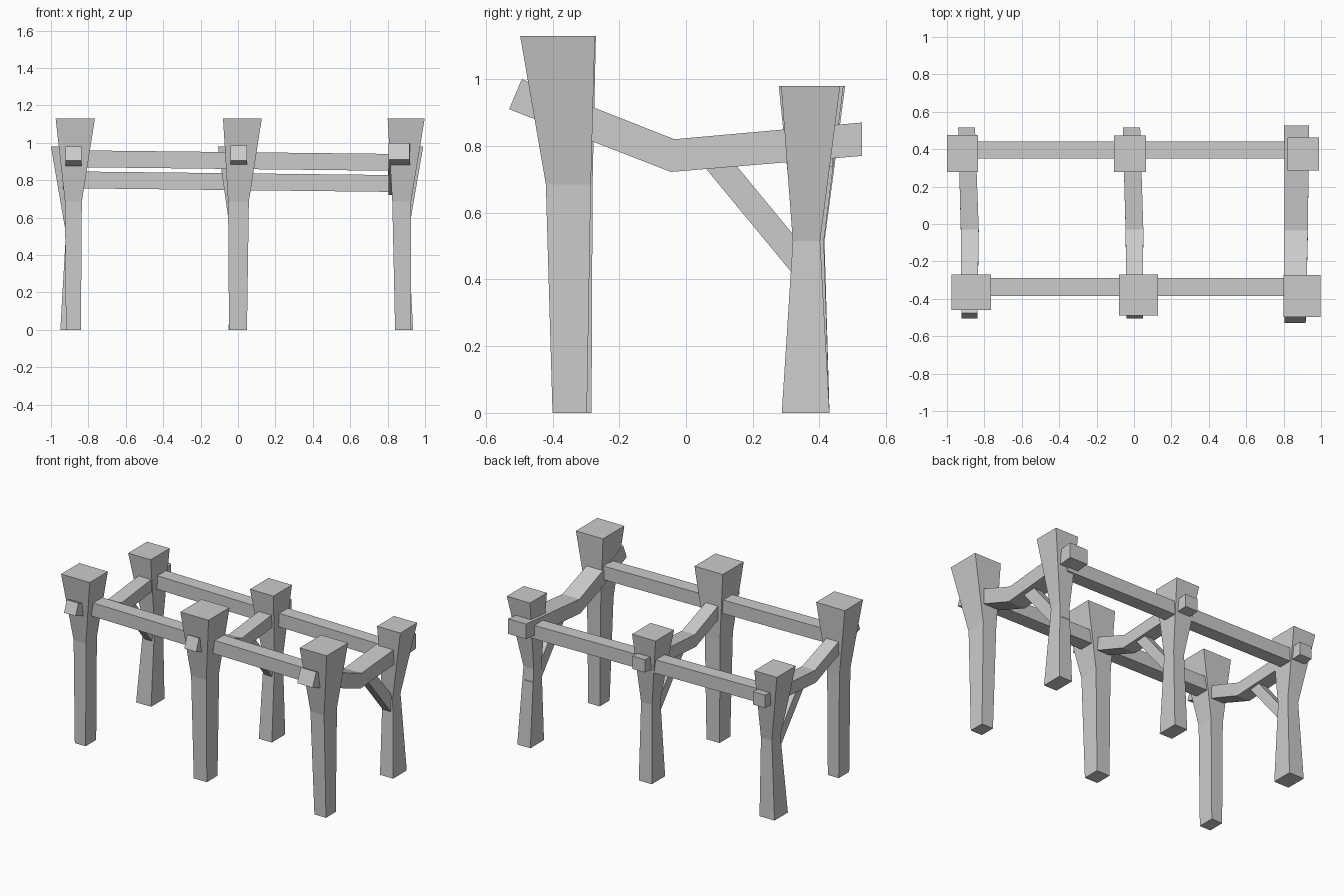
import bpy
from mathutils import Vector

if "Cube" in bpy.data.objects:
    bpy.data.objects.remove(bpy.data.objects["Cube"])


def make(name, verts, faces):
    mesh = bpy.data.meshes.new(name)
    mesh.from_pydata(verts, [], faces)
    mesh.update()
    ob = bpy.data.objects.new(name, mesh)
    bpy.context.collection.objects.link(ob)
    return ob


def loft(name, rings):
    """Skin a chain of four-cornered rings and cap both ends."""
    verts = [v for r in rings for v in r]
    faces = [(3, 2, 1, 0)]
    for i in range(len(rings) - 1):
        a, b = 4 * i, 4 * i + 4
        for k in range(4):
            n = (k + 1) % 4
            faces.append((a + k, a + n, b + n, b + k))
    e = len(verts) - 4
    faces.append((e, e + 1, e + 2, e + 3))
    return make(name, verts, faces)


def post(name, levels):
    # each level: z, x min, x max, y min, y max
    loft(name, [[(x0, y0, z), (x1, y0, z), (x1, y1, z), (x0, y1, z)]
                for z, x0, x1, y0, y1 in levels])


def cross_beam(name, levels):
    # each level: x min, x max, bottom (y, z), top (y, z)
    loft(name, [[(x0, *lo), (x0, *hi), (x1, *hi), (x1, *lo)]
                for x0, x1, lo, hi in levels])


def rail(name, y0, y1, z_left, z_right, h):
    loft(name, [[(x, y0, z), (x, y1, z), (x, y1, z + h), (x, y0, z + h)]
                for x, z in ((-0.88, z_left), (0.88, z_right))])


def brace(name, x, w, t):
    # slanted strut from the bend of the cross beam into the rear post
    a, b = Vector((x, 0.03, 0.78)), Vector((x, 0.355, 0.386))
    d = (b - a).normalized()
    up = Vector((0, -d.z, d.y)) * t / 2
    side = Vector((w / 2, 0, 0))
    loft(name, [[p - side - up, p - side + up, p + side + up, p + side - up]
                for p in (a + up * 0.8, b + up * 0.8)])


# Front posts, flaring to a wide head
post("front_post_left", [(0, -0.92, -0.84, -0.395, -0.285),
                         (0.685, -0.925, -0.835, -0.40, -0.285),
                         (1.13, -0.975, -0.765, -0.46, -0.27)])
post("front_post_middle", [(0, -0.048, 0.048, -0.395, -0.283),
                           (0.685, -0.053, 0.058, -0.415, -0.28),
                           (1.13, -0.08, 0.127, -0.49, -0.27)])
post("front_post_right", [(0, 0.84, 0.925, -0.40, -0.297),
                          (0.685, 0.825, 0.925, -0.42, -0.285),
                          (1.13, 0.80, 0.998, -0.497, -0.273)])

# Rear posts, narrow at the waist
post("rear_post_left", [(0, -0.95, -0.84, 0.29, 0.43),
                        (0.515, -0.92, -0.84, 0.325, 0.415),
                        (0.98, -1.0, -0.835, 0.278, 0.477)])
post("rear_post_middle", [(0, -0.05, 0.045, 0.29, 0.43),
                          (0.515, -0.04, 0.04, 0.325, 0.413),
                          (0.98, -0.107, 0.065, 0.278, 0.472)])
post("rear_post_right", [(0, 0.84, 0.936, 0.287, 0.43),
                         (0.515, 0.835, 0.91, 0.32, 0.402),
                         (0.98, 0.82, 0.99, 0.285, 0.462)])

# Bent cross beams
cross_beam("cross_beam_left", [(-0.922, -0.837, (-0.505, 0.905), (-0.475, 0.98)),
                               (-0.926, -0.83, (-0.04, 0.73), (-0.03, 0.815)),
                               (-0.94, -0.85, (0.515, 0.775), (0.515, 0.86))])
cross_beam("cross_beam_middle", [(-0.04, 0.047, (-0.505, 0.905), (-0.475, 0.985)),
                                 (-0.045, 0.05, (-0.04, 0.73), (-0.03, 0.815)),
                                 (-0.06, 0.033, (0.515, 0.775), (0.515, 0.86))])
cross_beam("cross_beam_right", [(0.805, 0.918, (-0.53, 0.91), (-0.492, 1.0)),
                                (0.805, 0.93, (-0.045, 0.722), (-0.035, 0.82)),
                                (0.803, 0.935, (0.527, 0.77), (0.527, 0.87))])

# Long rails joining the posts
rail("front_rail", -0.385, -0.29, 0.87, 0.85, 0.09)
rail("rear_rail", 0.35, 0.44, 0.757, 0.737, 0.09)

# Diagonal braces
brace("brace_left", -0.88, 0.055, 0.065)
brace("brace_middle", 0.0, 0.055, 0.065)
brace("brace_right", 0.87, 0.06, 0.076)

# Consistent outward normals
import bmesh
for ob in bpy.context.collection.objects:
    bm = bmesh.new()
    bm.from_mesh(ob.data)
    bmesh.ops.recalc_face_normals(bm, faces=bm.faces)
    bm.to_mesh(ob.data)
    bm.free()
